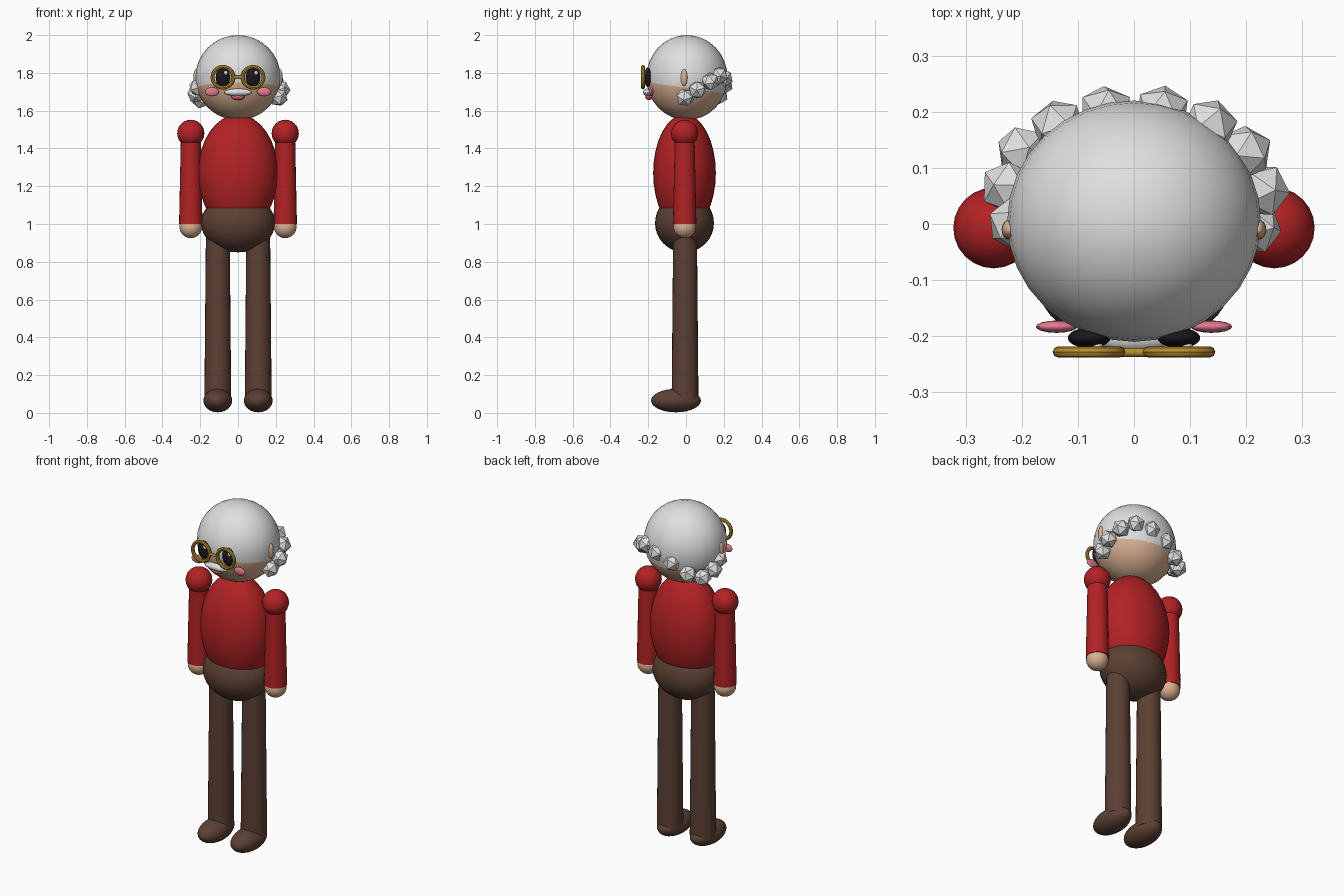
import bpy, bmesh, math, random
from mathutils import Vector

if "Cube" in bpy.data.objects:
    bpy.data.objects.remove(bpy.data.objects["Cube"])

random.seed(4)


def material(name, r, g, b):
    m = bpy.data.materials.new(name)
    m.diffuse_color = (r, g, b, 1)
    m.use_nodes = True
    m.node_tree.nodes["Principled BSDF"].inputs["Base Color"].default_value = m.diffuse_color
    return m


RED = material("sweater red", 0.45, 0.016, 0.018)
BROWN = material("trouser brown", 0.107, 0.052, 0.034)
SKIN = material("skin", 0.70, 0.44, 0.29)
WHITE = material("hair white", 0.74, 0.74, 0.74)
PINK = material("cheek pink", 0.78, 0.19, 0.27)
LIP = material("lip rose", 0.62, 0.12, 0.17)
GOLD = material("frame gold", 0.48, 0.27, 0.025)
BLACK = material("eye black", 0.009, 0.009, 0.011)


def finish(name, mat, smooth=True):
    ob = bpy.context.object
    ob.name = name
    ob.data.materials.append(mat)
    if smooth:
        bpy.ops.object.shade_smooth_by_angle(angle=math.radians(40))
    return ob


def ball(name, mat, loc, radii, seg=32):
    """Smooth ellipsoid with its poles on z."""
    bpy.ops.mesh.primitive_uv_sphere_add(segments=seg, ring_count=seg // 2, radius=1, location=loc)
    bpy.context.object.scale = radii
    bpy.ops.object.transform_apply(location=False, rotation=False, scale=True)
    return finish(name, mat)


def limb(name, mat, x, y, z0, z1, r0, r1):
    """Upright tapered cylinder from z0 to z1."""
    bpy.ops.mesh.primitive_cone_add(vertices=24, radius1=r0, radius2=r1, depth=z1 - z0,
                                    location=(x, y, (z0 + z1) / 2))
    return finish(name, mat)


# Body
ball("torso", RED, (0, -0.008, 1.27), (0.212, 0.166, 0.31))
ball("hips", BROWN, (0, -0.008, 1.005), (0.196, 0.156, 0.155))

# Head: one ball cut by a tilted plane into white crown and bare lower face
head = ball("head", WHITE, (0, 0.005, 1.775), (0.226, 0.215, 0.225))
head.data.materials.append(SKIN)
cut_point, cut_normal = Vector((0, 0, -0.055)), Vector((0, 0.14, 1)).normalized()
bm = bmesh.new()
bm.from_mesh(head.data)
bmesh.ops.bisect_plane(bm, geom=bm.verts[:] + bm.edges[:] + bm.faces[:],
                       plane_co=cut_point, plane_no=cut_normal)
for f in bm.faces:
    f.material_index = int((f.calc_center_median() - cut_point).dot(cut_normal) < 0)
bm.to_mesh(head.data)
bm.free()

# Paired parts
for side, s in (("left", -1), ("right", 1)):
    # Arms
    ball(side + "_shoulder", RED, (s * 0.25, -0.007, 1.48), (0.072,) * 3, 24)
    limb(side + "_arm", RED, s * 0.25, -0.007, 1.0, 1.48, 0.062, 0.052)
    ball(side + "_hand", SKIN, (s * 0.25, -0.007, 0.985), (0.06,) * 3, 24)
    # Legs
    limb(side + "_leg", BROWN, s * 0.107, -0.005, 0.07, 0.95, 0.071, 0.063)
    ball(side + "_foot", BROWN, (s * 0.107, -0.053, 0.065), (0.076, 0.132, 0.062))
    # Face
    ball(side + "_ear", SKIN, (s * 0.222, -0.01, 1.775), (0.014, 0.018, 0.045), 16)
    ball(side + "_cheek", PINK, (s * 0.138, -0.183, 1.70), (0.037, 0.011, 0.024), 16)
    ball(side + "_eye", BLACK, (s * 0.08, -0.203, 1.777), (0.038, 0.018, 0.052), 24)
    ball(side + "_eye_glint", WHITE, (s * 0.08 + 0.015, -0.217, 1.80), (0.01, 0.006, 0.012), 12)
    # Spectacle rim
    bpy.ops.mesh.primitive_torus_add(major_segments=32, minor_segments=8, major_radius=0.055,
                                     minor_radius=0.01, location=(s * 0.08, -0.228, 1.777),
                                     rotation=(math.pi / 2, 0, 0))
    finish(side + "_rim", GOLD)

# Spectacle bridge
bpy.ops.mesh.primitive_cylinder_add(vertices=12, radius=0.008, depth=0.05,
                                    location=(0, -0.229, 1.777), rotation=(0, math.pi / 2, 0))
finish("bridge", GOLD)

# Moustache and mouth
ball("moustache", WHITE, (0, -0.203, 1.697), (0.073, 0.024, 0.02), 24)
ball("mouth", LIP, (0, -0.196, 1.672), (0.036, 0.02, 0.016), 16)

# Faceted curls wrapping the back of the head, from the right ear to the left
curls = [(0.215, -0.005, 1.67), (0.228, 0.06, 1.71), (0.198, 0.128, 1.755), (0.135, 0.175, 1.785),
         (0.05, 0.2, 1.77), (-0.05, 0.2, 1.735), (-0.135, 0.175, 1.68), (-0.198, 0.128, 1.66),
         (-0.224, 0.065, 1.69), (-0.212, 0.0, 1.725)]
for i, loc in enumerate(curls):
    bpy.ops.mesh.primitive_ico_sphere_add(subdivisions=1, radius=0.05, location=loc,
                                          rotation=[random.uniform(0, 3) for _ in range(3)])
    finish("curl_%d" % (i + 1), WHITE, smooth=False)
